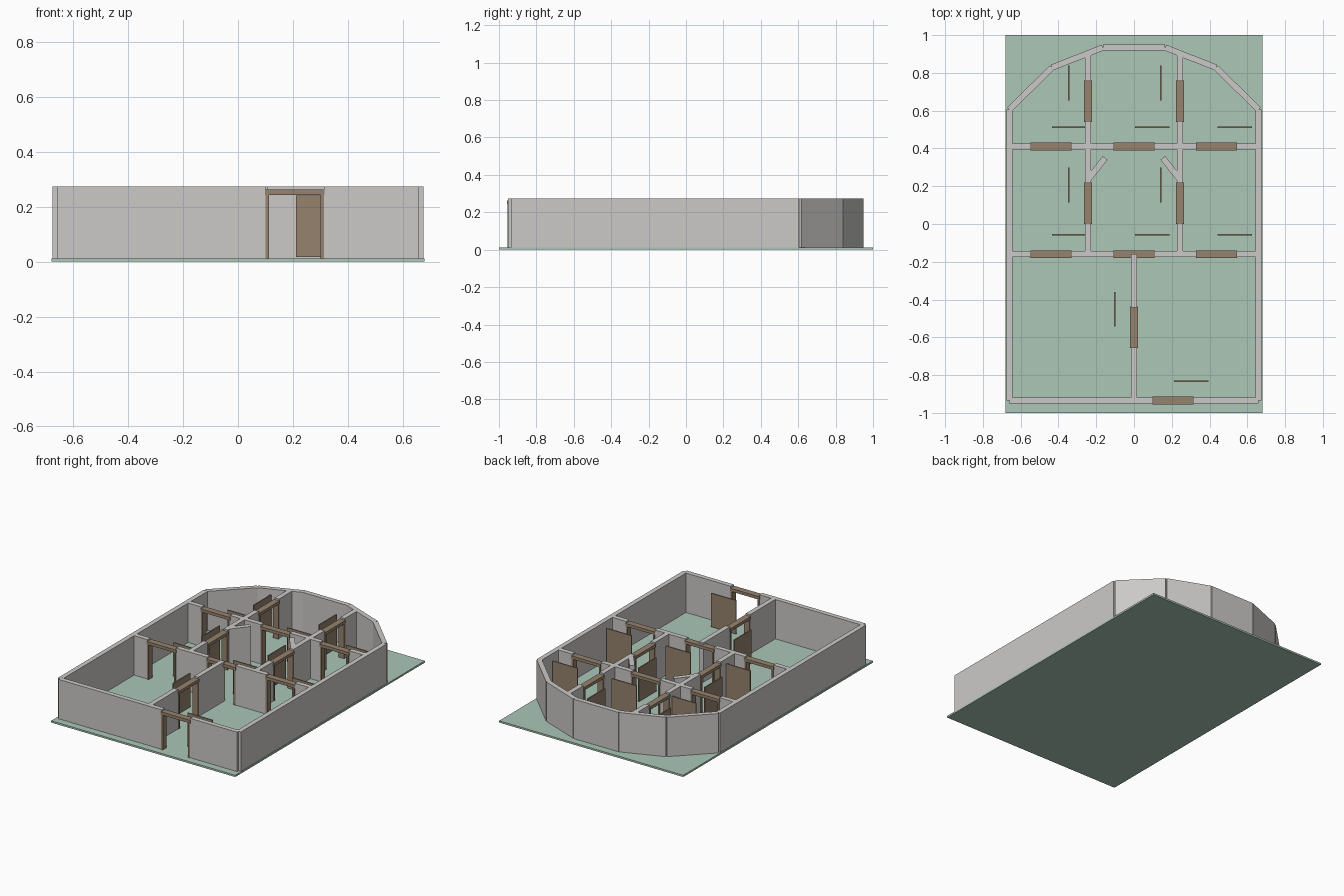
import bpy
from math import pi
from mathutils import Matrix, Vector

cube = bpy.data.objects.get("Cube")
if cube:
    bpy.data.objects.remove(cube, do_unlink=True)


def material(name, rgb):
    m = bpy.data.materials.new(name)
    m.use_nodes = True
    m.diffuse_color = (*rgb, 1)
    m.node_tree.nodes["Principled BSDF"].inputs["Base Color"].default_value = (*rgb, 1)
    return m


GREEN = material("pale green floor", (0.41, 0.57, 0.47))
GREY = material("warm grey wall", (0.60, 0.59, 0.58))
WOOD = material("brown wood", (0.30, 0.225, 0.155))

FLOOR, TOP, THICK = 0.012, 0.275, 0.032
HALF_DOOR = 0.106


def box(name, low, high, mat, place=Matrix()):
    """Box between two corners, in the local space of place."""
    low, high = Vector(low), Vector(high)
    bpy.ops.mesh.primitive_cube_add(size=1)
    ob = bpy.context.object
    ob.name = name
    ob.data.transform(Matrix.Translation((low + high) / 2) @ Matrix.Diagonal((*(high - low), 1)))
    ob.matrix_world = place
    ob.data.materials.append(mat)


def door(name, place):
    """Frame around the opening, with its leaf standing clear of it."""
    h, d = HALF_DOOR, 0.020
    for side, x in (("left", h - 0.012), ("right", -h)):
        box(f"{name}_{side}_jamb", (x, -d, FLOOR), (x + 0.012, d, 0.245), WOOD, place)
    box(f"{name}_header", (-h - 0.003, -d - 0.001, 0.244), (h + 0.003, d + 0.001, 0.264), WOOD, place)
    box(f"{name}_leaf", (0.005, 0.098, 0.017), (0.188, 0.106, 0.241), WOOD, place)


def wall(name, start, end, doors=()):
    """Straight wall with full-height gaps at the given distances along it."""
    a, b = Vector(start), Vector(end)
    run = b - a
    angle = -run.angle_signed(Vector((1, 0)))
    if (Matrix.Rotation(angle, 2) @ Vector((1, 0))).dot(run) < run.length * 0.99:
        angle = -angle
    place = Matrix.Translation((*a, 0)) @ Matrix.Rotation(angle, 4, 'Z')
    cuts = [0]
    for s in doors:
        cuts += [s - HALF_DOOR, s + HALF_DOOR]
    cuts.append(run.length)
    for i in range(0, len(cuts), 2):
        box(f"{name}_{i // 2 + 1}", (cuts[i], -THICK / 2, FLOOR),
            (cuts[i + 1], THICK / 2, TOP), GREY, place)
    for i, s in enumerate(doors):
        door(f"{name}_door_{i + 1}", place @ Matrix.Translation((s, 0, 0)))


# Ground slab
box("floor_slab", (-0.68, -1, 0), (0.68, 1, FLOOR), GREEN)

# Outer shell: straight front and sides, faceted back
W, FRONT = 0.66, -0.935
wall("front_wall", (-W, FRONT), (W, FRONT), [W + 0.207])
half = [(W, FRONT), (W, 0.605), (0.435, 0.828), (0.165, 0.934)]
for side, s in (("left", 1), ("right", -1)):
    pts = [(x * s, y) for x, y in half]
    for part, a, b in zip(("side_wall", "back_corner_wall", "back_slant_wall"), pts, pts[1:]):
        wall(f"{side}_{part}", a, b)
wall("back_wall", (-0.165, 0.934), (0.165, 0.934))

# Cross walls, three doors each
MID, REAR = -0.16, 0.41
for name, y in (("middle_cross_wall", MID), ("rear_cross_wall", REAR)):
    wall(name, (-W, y), (W, y), [W - 0.44, W, W + 0.437])

# Lengthwise partitions and the short diagonal stubs
wall("front_partition", (0, FRONT), (0, MID), [-0.547 - FRONT])
for side, s in (("left", 1), ("right", -1)):
    x = 0.243 * s
    wall(f"{side}_partition", (x, MID), (x, 0.9), [0.11 - MID, 0.65 - MID])
    wall(f"{side}_diagonal_stub", (x, 0.235), (0.153 * s, 0.35))
